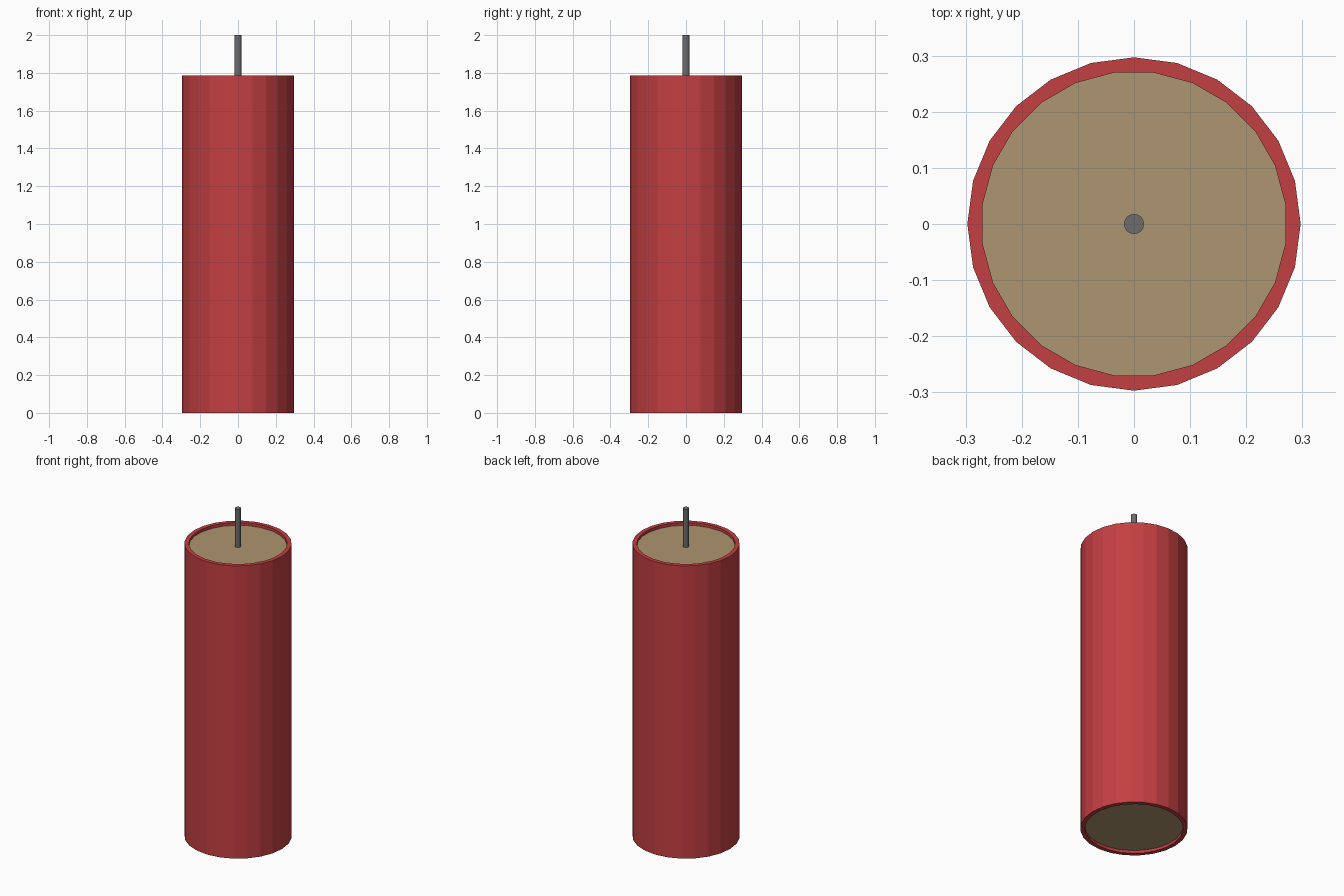
import bpy, bmesh
from math import cos, sin, pi

if "Cube" in bpy.data.objects:
    bpy.data.objects.remove(bpy.data.objects["Cube"])

SIDES = 24
R_OUT, R_IN = 0.297, 0.272
HEIGHT, RECESS = 1.785, 0.017
HALF_STEP = pi / SIDES


def ring(bm, r, z, n, offset=0.0):
    return [bm.verts.new((r * cos(2 * pi * i / n + offset),
                          r * sin(2 * pi * i / n + offset), z)) for i in range(n)]


def bridge(bm, a, b):
    n = len(a)
    for i in range(n):
        j = (i + 1) % n
        bm.faces.new((a[i], a[j], b[j], b[i]))


def zigzag(bm, a, b):
    # Joins two rings that are turned half a step from each other
    n = len(a)
    for i in range(n):
        j = (i + 1) % n
        bm.faces.new((a[i], a[j], b[i]))
        bm.faces.new((b[i], a[j], b[j]))


def finish(bm, name, color=None):
    bmesh.ops.recalc_face_normals(bm, faces=bm.faces[:])
    mesh = bpy.data.meshes.new(name)
    bm.to_mesh(mesh)
    bm.free()
    obj = bpy.data.objects.new(name, mesh)
    bpy.context.collection.objects.link(obj)
    if color:
        mat = bpy.data.materials.new(name + "_color")
        mat.diffuse_color = (*color, 1)
        mat.use_nodes = True
        mat.node_tree.nodes["Principled BSDF"].inputs["Base Color"].default_value = mat.diffuse_color
        mesh.materials.append(mat)
    return obj


def rod(name, r, z0, z1, n, offset=0.0, color=None):
    bm = bmesh.new()
    low, high = ring(bm, r, z0, n, offset), ring(bm, r, z1, n, offset)
    bridge(bm, low, high)
    bm.faces.new(low)
    bm.faces.new(high)
    return finish(bm, name, color)


# Red paper tube, open at both ends; the bore is turned half a facet
bm = bmesh.new()
out_low, out_high = ring(bm, R_OUT, 0, SIDES), ring(bm, R_OUT, HEIGHT, SIDES)
in_low = ring(bm, R_IN, 0, SIDES, HALF_STEP)
in_high = ring(bm, R_IN, HEIGHT, SIDES, HALF_STEP)
bridge(bm, out_low, out_high)
bridge(bm, in_low, in_high)
zigzag(bm, out_high, in_high)
zigzag(bm, out_low, in_low)
finish(bm, "tube", (0.55, 0.05, 0.055))

# Tan filling, recessed at both ends
rod("filling", R_IN + 0.002, RECESS, HEIGHT - RECESS, SIDES, HALF_STEP, (0.42, 0.3, 0.16))

# Fuse standing out of the top
rod("fuse", 0.0178, HEIGHT - 0.05, 2.0, 16, 0.0, (0.15, 0.15, 0.15))
